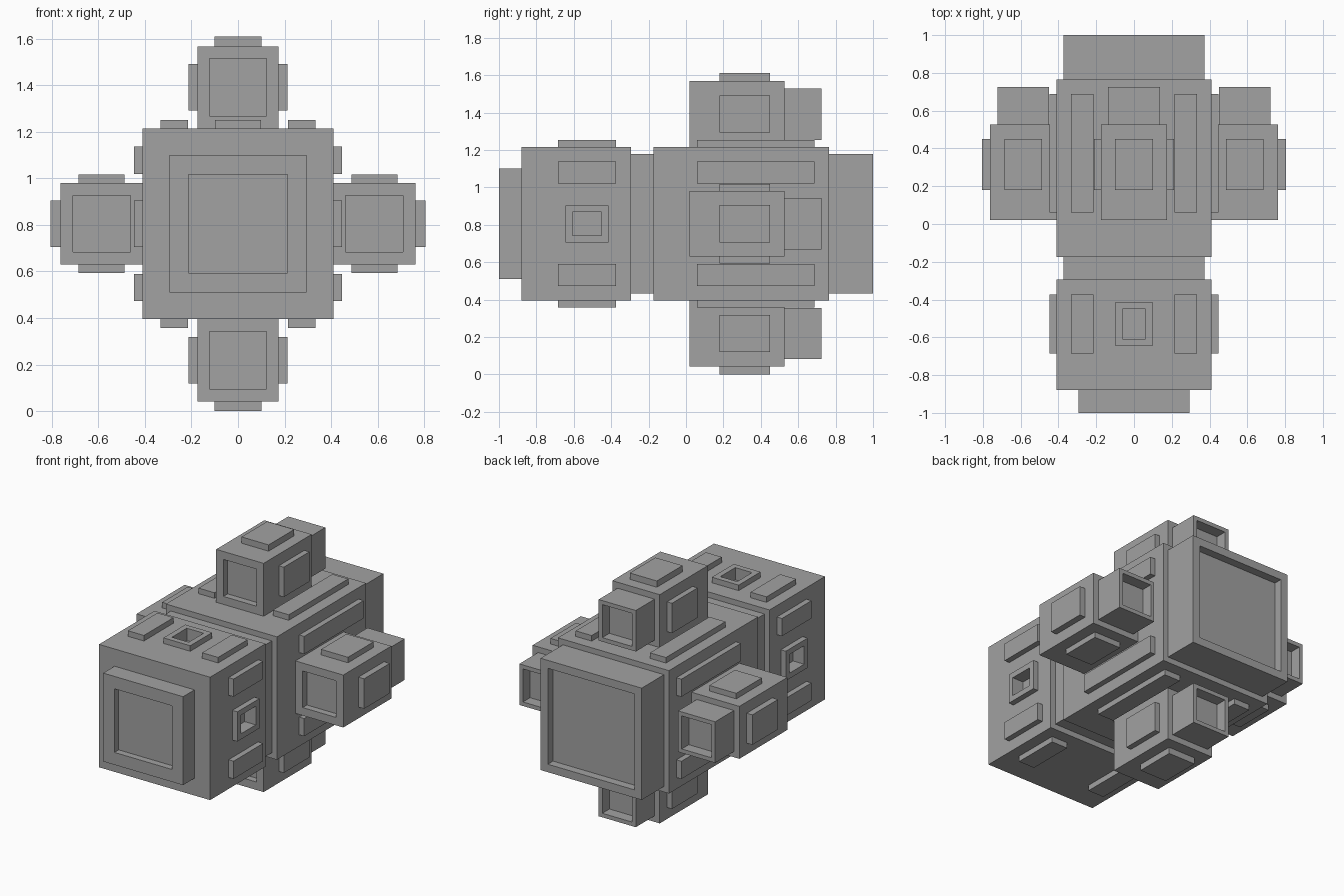
import bpy, bmesh, math
from mathutils import Matrix

cube = bpy.data.objects.get("Cube")
if cube:
    bpy.data.objects.remove(cube, do_unlink=True)

grey = bpy.data.materials.new("hull grey")
grey.use_nodes = True
colour = (0.36, 0.36, 0.36, 1)
grey.diffuse_color = colour
grey.node_tree.nodes["Principled BSDF"].inputs["Base Color"].default_value = colour

AXIS = 0.805   # height of the long axis
SIDES = {"top": 0, "left": 90, "bottom": 180, "right": 270}


def box(name, x, y, z, side="top", recess=None):
    """Box given by ranges around the long axis, turned to one of four sides.
    recess = (facing: -1 front or 1 back, margin, depth) sinks a panel."""
    bm = bmesh.new()
    centre = [sum(r) / 2 for r in (x, y, z)]
    size = [r[1] - r[0] for r in (x, y, z)]
    bmesh.ops.create_cube(bm, size=1, matrix=Matrix.Translation(centre) @ Matrix.Diagonal((*size, 1)))
    if recess:
        facing, margin, depth = recess
        bm.normal_update()
        panel = [f for f in bm.faces if f.normal.y * facing > 0.9]
        bmesh.ops.inset_individual(bm, faces=panel, thickness=margin)
        floor = bmesh.ops.extrude_discrete_faces(bm, faces=panel)["faces"]
        bmesh.ops.translate(bm, verts=floor[0].verts, vec=(0, -facing * depth, 0))
    turn = Matrix.Rotation(math.radians(SIDES[side]), 4, 'Y')
    bmesh.ops.transform(bm, matrix=Matrix.Translation((0, 0, AXIS)) @ turn, verts=bm.verts)
    bmesh.ops.recalc_face_normals(bm, faces=bm.faces)
    mesh = bpy.data.meshes.new(name)
    bm.to_mesh(mesh)
    bm.free()
    mesh.materials.append(grey)
    obj = bpy.data.objects.new(name, mesh)
    bpy.context.collection.objects.link(obj)
    return obj


def cut(obj, cutter):
    mod = obj.modifiers.new("hole", 'BOOLEAN')
    mod.operation = 'DIFFERENCE'
    mod.solver = 'EXACT'
    mod.object = cutter
    bpy.context.view_layer.objects.active = obj
    bpy.ops.object.modifier_apply(modifier=mod.name)


def span(half):
    return (-half, half)


# Main hull along the long axis
R = 0.41
box("core", span(0.373), (-0.32, 1.0), span(0.373), recess=(1, 0.075, 0.055))
box("mid_hull", span(R), (-0.175, 0.765), span(R))
front_hull = box("front_hull", span(R), (-0.88, -0.295), span(R))
box("nose_plate", span(0.295), (-1.0, -0.88), span(0.295), recess=(-1, 0.117, 0.045))

for side in SIDES:
    # Raised bars on both hull sections
    for s in (-1, 1):
        bar = sorted((s * 0.215, s * 0.333))
        box(side + "_mid_bar", bar, (0.06, 0.687), (R, 0.447), side)
        box(side + "_front_bar", bar, (-0.685, -0.373), (R, 0.447), side)

    # Pod with sunk front panel, and exhaust block behind it
    box(side + "_pod", span(0.175), (0.02, 0.527), (R, 0.763), side, (-1, 0.075, 0.045))
    box(side + "_pod_rear", span(0.137), (0.527, 0.725), (0.449, 0.723), side, (1, 0.038, 0.075))

    # Plates on the three open pod faces
    pad_y = (0.18, 0.45)
    box(side + "_pod_cap", span(0.1), pad_y, (0.763, AXIS), side)
    for s in (-1, 1):
        box(side + "_pod_plate", sorted((s * 0.175, s * 0.212)), pad_y, (0.487, 0.686), side)

    # Framed square port cut into the front hull
    if side != "bottom":
        frame = box(side + "_port_frame", span(0.099), (-0.645, -0.414), (R, 0.447), side)
        cutter = box("port_cutter", span(0.062), (-0.608, -0.451), (0.365, 0.5), side)
        cut(frame, cutter)
        cut(front_hull, cutter)
        bpy.data.objects.remove(cutter, do_unlink=True)
